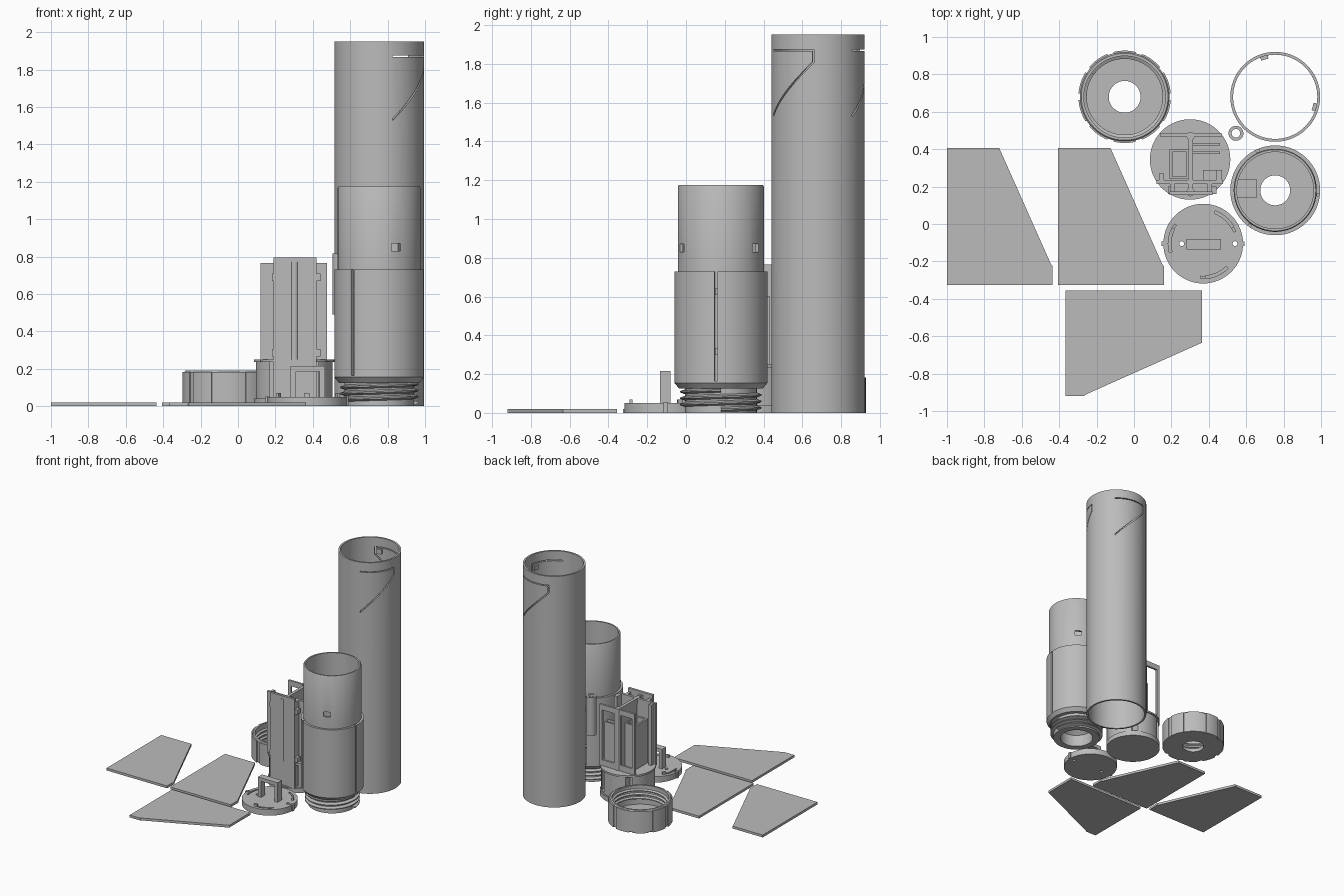
import bpy, bmesh, math
from math import sin, cos, radians, pi

if "Cube" in bpy.data.objects:
    bpy.data.objects.remove(bpy.data.objects["Cube"])

GREY = bpy.data.materials.new("plain grey")
GREY.diffuse_color = (0.5, 0.5, 0.5, 1)
GREY.use_nodes = True
GREY.node_tree.nodes["Principled BSDF"].inputs["Base Color"].default_value = GREY.diffuse_color


def make(name, verts, faces, smooth=True):
    me = bpy.data.meshes.new(name)
    me.from_pydata(verts, [], faces)
    bm = bmesh.new()
    bm.from_mesh(me)
    bmesh.ops.recalc_face_normals(bm, faces=bm.faces)
    bm.to_mesh(me)
    bm.free()
    me.materials.append(GREY)
    ob = bpy.data.objects.new(name, me)
    bpy.context.collection.objects.link(ob)
    if smooth:
        finish(ob)
    return ob


def activate(ob):
    bpy.ops.object.select_all(action='DESELECT')
    ob.select_set(True)
    bpy.context.view_layer.objects.active = ob


def finish(ob):
    activate(ob)
    bpy.ops.object.shade_smooth_by_angle(angle=radians(30))


def lathe(name, c, prof, n=96):
    """Closed ring-shaped profile of (radius, z) turned about a vertical axis."""
    m = len(prof)
    v = [(c[0] + r * cos(2 * pi * i / n), c[1] + r * sin(2 * pi * i / n), z)
         for i in range(n) for r, z in prof]
    f = [(i * m + j, i * m + (j + 1) % m, (i + 1) % n * m + (j + 1) % m, (i + 1) % n * m + j)
         for i in range(n) for j in range(m)]
    return make(name, v, f)


def strip(name, c, sections):
    """Sweep of quads; each section is (angle, four (radius, z) corners)."""
    v = [(c[0] + r * cos(radians(a)), c[1] + r * sin(radians(a)), z)
         for a, q in sections for r, z in q]
    k = len(sections)
    f = [(i * 4 + j, i * 4 + (j + 1) % 4, i * 4 + 4 + (j + 1) % 4, i * 4 + 4 + j)
         for i in range(k - 1) for j in range(4)]
    f += [(3, 2, 1, 0), tuple(range(4 * k - 4, 4 * k))]
    return make(name, v, f)


def arc(name, c, r0, r1, a0, a1, z0, z1, rise=0, n=12):
    """Curved block, optionally climbing by rise along its length."""
    secs = []
    for i in range(n + 1):
        t = i / n
        b, h = z0 + rise * t, z1 + rise * t
        secs.append((a0 + (a1 - a0) * t, [(r0, b), (r1, b), (r1, h), (r0, h)]))
    return strip(name, c, secs)


def thread(name, c, root, tip, z0, pitch, turns, half):
    n = int(turns * 64)
    secs = []
    for i in range(n + 1):
        z = z0 + pitch * turns * i / n
        secs.append((360 * turns * i / n, [(root, z - half), (tip, z - half * .25),
                                           (tip, z + half * .25), (root, z + half)]))
    return strip(name, c, secs)


def prism(name, pts, z0, z1):
    n = len(pts)
    v = [(x, y, z) for z in (z0, z1) for x, y in pts]
    f = [tuple(reversed(range(n))), tuple(range(n, 2 * n))]
    f += [(i, (i + 1) % n, n + (i + 1) % n, n + i) for i in range(n)]
    return make(name, v, f, False)


def box(name, x0, x1, y0, y1, z0, z1):
    return prism(name, [(x0, y0), (x1, y0), (x1, y1), (x0, y1)], z0, z1)


def rod(name, x, y, r, z0, z1, n=64):
    ob = prism(name, [(x + r * cos(2 * pi * i / n), y + r * sin(2 * pi * i / n))
                      for i in range(n)], z0, z1)
    finish(ob)
    return ob


def cut(ob, *cutters):
    for k in cutters:
        k.hide_render = True
        activate(ob)
        m = ob.modifiers.new("cut", 'BOOLEAN')
        m.operation, m.solver, m.object = 'DIFFERENCE', 'EXACT', k
        bpy.ops.object.modifier_apply(modifier=m.name)
        bpy.data.objects.remove(k)
    finish(ob)


# Tall tube with two spring flaps cut into its wall, and a guide ring
T = (0.755, 0.68)
tube = lathe("tall_tube", T, [(.225, 0), (.24, 0), (.24, 1.95), (.225, 1.95)])
for a in (-73, 47):
    cut(tube,
        arc("slit", T, .2, .26, a, a + 68, 1.866, 1.874, n=24),
        arc("slit", T, .2, .26, a + 66.5, a + 68.5, 1.805, 1.872, n=2),
        arc("slit", T, .2, .26, a, a + 68, 1.525, 1.537, .28, n=24))
    arc("flap_tab", T, .207, .228, a + 53, a + 64, 1.82, 1.86)
lathe("guide_ring", (.545, .485), [(.023, .49), (.04, .49), (.04, .815), (.023, .815)], 32)

# Coupler body with threaded neck, fin grooves and tab windows
C = (0.755, 0.18)
body = lathe("coupler_body", C, [
    (.13, 0), (.185, 0), (.185, .125), (.215, .125), (.24, .155), (.24, .73), (.222, .73),
    (.222, 1.165), (.217, 1.175), (.205, 1.175), (.205, .17), (.08, .17), (.08, .14), (.13, .10)])
for a in (-6, 114, 234):
    cut(body, arc("groove", C, .224, .26, a - 2, a + 2, .165, .75, n=3),
        arc("hole", C, .19, .26, a - 2, a + 1.4, .3, .33, n=3),
        arc("hole", C, .19, .26, a - 2, a + 1.4, .61, .64, n=3))
for a in (-66, 54):
    cut(body, arc("window", C, .19, .26, a - 7, a + 7, .83, .87, n=6))
thread("neck_thread", C, .18, .21, .018, .033, 3, .014)
box("inner_pocket", .55, .655, .14, .24, .17, .5)

# Screw cap with grip panels and inner thread
K = (-0.05, 0.68)
lathe("screw_cap", K, [(.085, 0), (.235, 0), (.24, .005), (.24, .18), (.232, .19),
                       (.218, .19), (.218, .03), (.085, .03)])
thread("cap_thread", K, .222, .203, .055, .033, 3.4, .013)
for i in range(10):
    arc("cap_grip", K, .23, .247, i * 36 + 4, i * 36 + 32, 0, .183, n=8)

# Electronics sled: round foot, flange, front panel and open frame
S = (0.30, 0.345)
foot = rod("sled_foot", *S, .205, 0, .235)
cut(foot, box("front_flat", .0, .6, .1, .175, .045, .3),
    box("slot", .17, .19, .1, .24, .05, .3), box("slot", .41, .43, .1, .24, .05, .3),
    box("slot", .16, .20, .46, .6, .05, .3), box("slot", .40, .44, .46, .6, .05, .3))
rod("sled_base_rim", *S, .215, 0, .04)
flange = rod("sled_flange", *S, .215, .235, .25)
cut(flange, box("front_flat", .19, .42, .1, .17, .2, .3))
panel = box("sled_front_panel", .19, .42, .155, .175, .04, .795)
for x in (.205, .405):
    box("sled_panel_edge", x - .012, x + .012, .17, .23, .25, .765)
sides = box("sled_front_wall", .12, .475, .215, .235, .24, .765)
for x in (.2, .425):
    for z in (.285, .69):
        box("sled_screw_boss", x - .017, x + .017, .16, .2, z - .02, z + .02)
back = box("sled_back_wall", .14, .47, .468, .485, .25, .765)
cut(back, box("opening", .165, .27, .4, .55, .3, .72),
    box("opening", .335, .445, .4, .55, .3, .72))
box("sled_divider", .292, .312, .175, .47, .25, .72)
box("sled_left_post", .135, .16, .235, .27, .25, .76)
box("sled_right_post", .44, .47, .235, .29, .25, .76)
holder = box("sled_holder", .19, .29, .24, .40, .25, .62)
cut(holder, box("pocket", .205, .28, .255, .385, .28, .7))
for y in (.375, .42):
    box("sled_shelf_rib", .312, .46, y, y + .012, .25, .60)
box("sled_block", .37, .46, .22, .29, .25, .45)
box("sled_cross_bar", .29, .315, .17, .485, .72, .765)
for y in (.17, .47):
    rod("sled_top_post", .302, y, .022, .25, .77, 24)

# Latch plate with handle, arc slots and side tabs
L = (0.37, -0.105)
plate = rod("latch_plate", *L, .213, 0, .05)
cut(plate, *[arc("arc_slot", L, .172, .187, a, a + 50, .025, .08, n=14) for a in (20, 145, 265)],
    *[rod("pin_hole", x, L[1], .013, -.02, .1, 20) for x in (.255, .54)])
for a in (20, 145, 265):
    arc("latch_nub", L, .172, .187, a, a + 9, .02, .07, n=4)
for s in (-1, 1):
    x = L[0] + s * .21
    box("latch_side_tab", x - .012, x + .012, L[1] - .012, L[1] + .012, 0, .055)
handle = box("latch_handle", .28, .465, -.135, -.08, .045, .215)
cut(handle, box("grip_gap", .31, .435, -.2, 0, .05, .185))

# Three flat fins
FIN = [(0, 0), (.565, 0), (.565, .1), (.557, .108), (.28, .73), (0, .73)]
for x in (-1, -.405):
    prism("fin", [(x + u, v - .325) for u, v in FIN], 0, .02)
prism("fin", [(v - .367, u - .92) for u, v in [(.565 - a, b) for a, b in FIN]], 0, .02)
prism_fix = bpy.context.collection.objects[-1]
